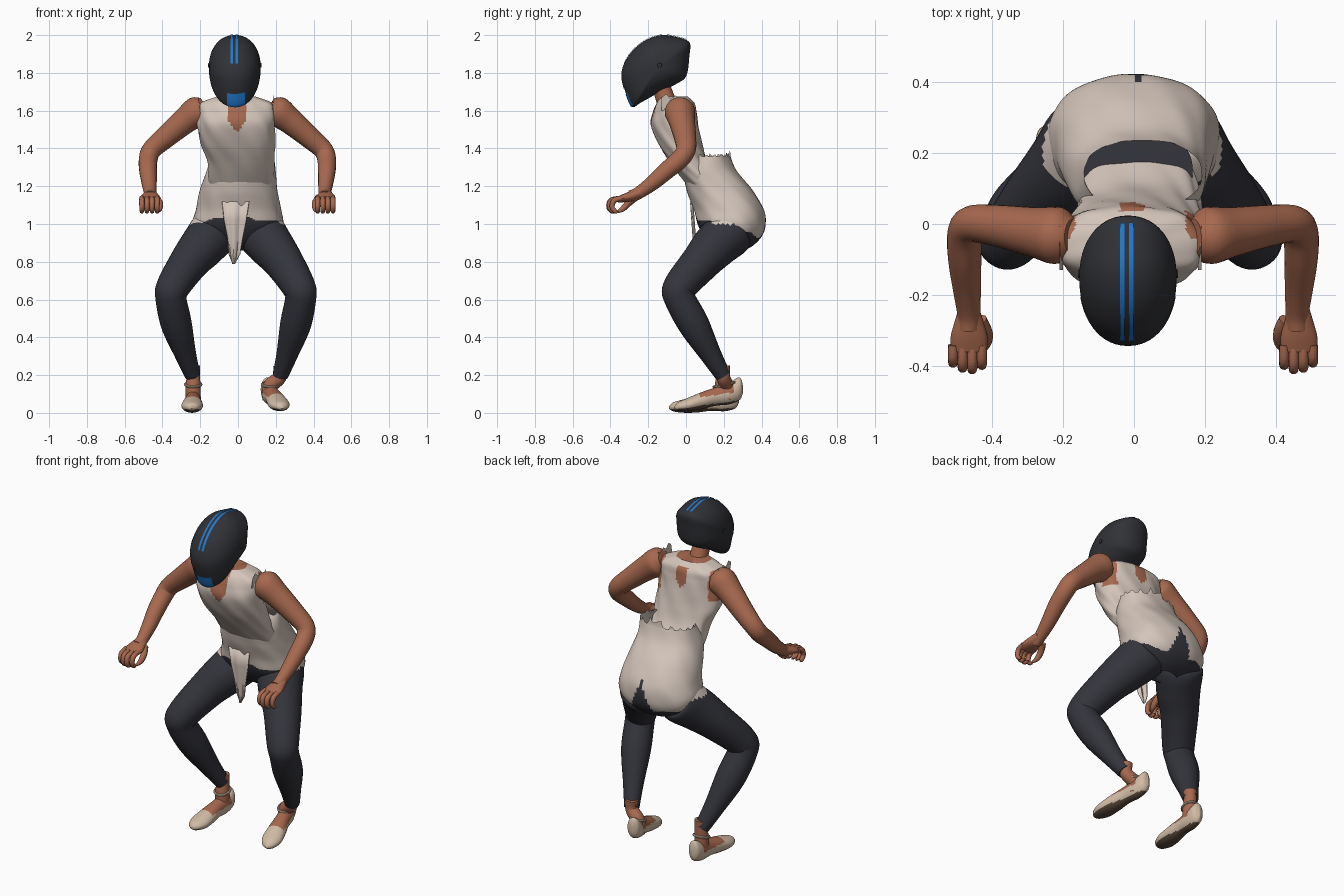
import bpy, bmesh, math, random
from mathutils import Vector as V

if "Cube" in bpy.data.objects:
    bpy.data.objects.remove(bpy.data.objects["Cube"])

random.seed(4)


def material(name, rgb):
    m = bpy.data.materials.new(name)
    m.diffuse_color = (*rgb, 1)
    m.use_nodes = True
    m.node_tree.nodes["Principled BSDF"].inputs["Base Color"].default_value = m.diffuse_color
    return m


SHIRT = material("cloth_beige", (0.66, 0.56, 0.495))
SKIN = material("skin_brown", (0.39, 0.14, 0.078))
PANTS = material("pants_charcoal", (0.034, 0.035, 0.045))
HELMET = material("helmet_black", (0.030, 0.031, 0.037))
BLUE = material("stripe_blue", (0.015, 0.19, 0.62))
SHOE = material("shoe_tan", (0.64, 0.50, 0.38))
SOLE = material("sole_brown", (0.10, 0.065, 0.045))


def spline(pts, n=6, closed=False):
    """Catmull-Rom interpolation of equal-length tuples."""
    out, c = [], len(pts)
    for i in range(c if closed else c - 1):
        g = lambda k: pts[k % c] if closed else pts[min(max(k, 0), c - 1)]
        p = [g(i + k) for k in (-1, 0, 1, 2)]
        for s in range(n):
            t = s / n
            out.append(tuple(0.5 * (2 * b + (d - a) * t + (2 * a - 5 * b + 4 * d - e) * t * t
                                    + (3 * b - a - 3 * d + e) * t ** 3) for a, b, d, e in zip(*p)))
    return out if closed else out + [tuple(pts[-1])]


def surface(name, rings, mats, rule=None, caps=True, loop=True, angle=40):
    """Join rings of points into one smooth surface; rule(face centre) picks the material."""
    bm = bmesh.new()
    vs = [[bm.verts.new(p) for p in r] for r in rings]
    n = len(vs[0])
    for a, b in zip(vs, vs[1:]):
        for j in range(n if loop else n - 1):
            k = (j + 1) % n
            bm.faces.new((a[j], a[k], b[k], b[j]))
    if caps:
        bm.faces.new(vs[0])
        bm.faces.new(vs[-1])
    bmesh.ops.recalc_face_normals(bm, faces=bm.faces)
    if rule:
        for f in bm.faces:
            f.material_index = int(rule(f.calc_center_median()))
    me = bpy.data.meshes.new(name)
    bm.to_mesh(me)
    bm.free()
    for m in mats:
        me.materials.append(m)
    me.shade_smooth()
    me.set_sharp_from_angle(angle=math.radians(angle))
    ob = bpy.data.objects.new(name, me)
    bpy.context.collection.objects.link(ob)
    return ob


def tube(name, pts, mats, rule=None, n=6, seg=20):
    """Round limb through (x, y, z, radius) points."""
    path = spline(pts, n)
    ps = [V(p[:3]) for p in path]
    side, rings = None, []
    for i, p in enumerate(ps):
        t = (ps[min(i + 1, len(ps) - 1)] - ps[max(i - 1, 0)]).normalized()
        side = t.orthogonal() if side is None else side - t * side.dot(t)
        side.normalize()
        up = t.cross(side)
        rings.append([p + path[i][3] * (side * math.cos(a) + up * math.sin(a))
                      for a in (math.tau * k / seg for k in range(seg))])
    return surface(name, rings, mats, rule)


def body(rows, seg=112, n=12, fold=0.0):
    """Level oval rings from rows of (z, centre x, centre y, half width, half depth)."""
    rings = []
    for z, cx, cy, rx, ry in spline(rows, n):
        ring = []
        for k in range(seg):
            a = math.tau * k / seg
            c, s = math.cos(a), math.sin(a)
            w = 1 + fold * math.sin(7 * a + 9 * z) * math.sin(23 * z + 2 * a)
            ring.append(V((cx + rx * w * math.copysign(abs(c) ** 0.88, c),
                           cy + ry * w * math.copysign(abs(s) ** 0.88, s), z)))
        rings.append(ring)
    return rings


# Torso in a torn sleeveless shirt, with bare neckline and armholes
def bare(c):
    front_v = c.y < -0.05 and abs(c.x + 0.005) < min(0.05, (c.z - 1.48) * 0.7)
    back_v = c.y > -0.05 and c.z < 1.65 and abs(c.x + 0.005) < min(0.036, (c.z - 1.53) * 0.8)
    armhole = abs(c.x + 0.01) > 0.155 and 1.48 < c.z < 1.65 and c.y > -0.04
    return front_v or back_v or armhole


rings = body([(1.14, 0, .16, .15, .10), (1.22, .01, .095, .172, .10), (1.32, .015, .02, .175, .10),
              (1.42, 0, -.03, .195, .115), (1.52, -.01, -.06, .205, .125), (1.59, -.01, -.06, .205, .115),
              (1.64, -.01, -.055, .19, .10), (1.675, -.01, -.06, .10, .07)], fold=0.03)
surface("torso_shirt", rings, [SHIRT, SKIN], bare)
tube("neck", [(-.01, -.08, 1.58, .06), (-.012, -.115, 1.68, .05), (-.015, -.15, 1.78, .05)], [SKIN])


# Hips: cloth above a slanted hem with a notch behind, trousers below
def below_hem(c):
    notch = c.y > 0.25 and abs(c.x - 0.012) < (1.10 - c.z) * 0.42
    return notch or c.z < 1.045 - 0.29 * c.y + 0.008 * math.sin(40 * c.x)


rings = body([(0.86, 0, .25, .07, .06), (0.89, 0, .25, .15, .11), (0.94, 0, .25, .215, .155),
              (1.0, 0, .24, .24, .18), (1.08, .003, .225, .225, .185), (1.18, .005, .178, .205, .174),
              (1.28, .015, .13, .183, .14), (1.36, .025, .14, .165, .095)], fold=0.012)
for k, p in enumerate(rings[-1]):                     # ragged upper rim
    p.z += 0.012 * math.sin(k * 0.9) + random.uniform(-0.006, 0.006) + (0.025 if 0 < p.x < 0.08 else 0)
surface("hips", rings, [SHIRT, PANTS], below_hem, caps=False)
surface("waist_lining", body([(1.24, .01, .15, .155, .115), (1.245, .01, .15, .05, .03)], n=1), [PANTS])

# Hanging front tail of the shirt
tail = []
for z, x0, x1, y in [(1.12, -.085, .06, .033), (1.02, -.075, .045, .040), (.92, -.055, .025, .047),
                     (.84, -.05, .012, .055), (.79, -.03, -.015, .06)]:
    tail.append([V((x0 + (x1 - x0) * k / 12, y + 0.006 * math.sin(k * .9), z)) for k in range(13)])
surface("shirt_tail", tail, [SHIRT], caps=False, loop=False).modifiers.new("thick", 'SOLIDIFY').thickness = 0.006

# Legs
LEG = [(.10, .29, 1.0, .05), (.11, .25, .97, .125), (.17, .16, .89, .122), (.24, .08, .80, .105),
       (.32, -.03, .67, .089), (.332, -.035, .61, .082), (.305, .04, .47, .082),
       (.26, .13, .31, .057), (.225, .195, .20, .042)]
for side, k in (("left", 1), ("right", -1.07)):
    tube(side + "_leg", [(x * k, y, z, r) for x, y, z, r in LEG], [SHIRT, PANTS],
         lambda c: c.z < 1.0 or below_hem(c), seg=40, n=10)

# Feet in flat strapped shoes
FOOT = [(0, .006, .05, .10), (.05, .034, .02, .14), (.2, .042, .005, .12), (.4, .043, .008, .105),
        (.6, .052, 0, .09), (.8, .056, 0, .07), (.94, .036, .008, .055), (1, .006, .022, .035)]
for side, heel, toe, lift, shin in (
        ("left", V((.15, .30, 0)), V((.235, -.06, 0)), .05, (.222, .198)),
        ("right", V((-.235, .28, 0)), V((-.245, -.09, 0)), .005, (-.237, .195))):
    along = toe - heel
    across = V((-along.y, along.x, 0)).normalized()
    rings = []
    for t, w, lo, hi in spline(FOOT, 8):
        mid, h = (lo + hi) / 2 + lift * (1 - t), (hi - lo) / 2
        rings.append([heel + along * t + across * w * math.cos(a) + V((0, 0, mid + h * math.sin(a)))
                      for a in (math.tau * k / 36 for k in range(36))])

    def shoe_part(c, heel=heel, along=along, lift=lift):
        t = (c - heel).dot(along) / along.length_squared
        z = c.z - lift * (1 - t)
        if 0.03 < t < 0.97 and z < 0.02:
            return 2
        return 0.15 < t < 0.64 and z > 0.066

    surface(side + "_shoe", rings, [SHOE, SKIN, SOLE], shoe_part)
    base = heel + along * 0.24
    tube(side + "_ankle", [(*shin, .25, .036), (shin[0], shin[1], .19, .036),
                           (base.x, base.y, .14, .04), (base.x, base.y, .07, .04)], [SKIN])
    strap = [(base.x + .042 * math.cos(a), base.y + .044 * math.sin(a), .15 + .012 * math.sin(a), .007)
             for a in (math.tau * k / 24 for k in range(25))]
    tube(side + "_ankle_strap", strap, [SHOE], n=1, seg=8)

# Arms with curled hands
ARM = [(.17, -.035, 1.62, .05), (.21, -.033, 1.598, .08), (.28, -.022, 1.545, .070), (.38, -.005, 1.46, .059),
       (.452, .0, 1.395, .052), (.472, -.03, 1.345, .05), (.473, -.10, 1.285, .047),
       (.467, -.18, 1.215, .040), (.462, -.25, 1.165, .033), (.462, -.29, 1.145, .034)]
for side, k in (("left", 1), ("right", -1)):
    def limb(part, pts, **kw):
        tube(f"{side}_{part}", [(x * k - .003, y, z, r) for x, y, z, r in pts], [SKIN], **kw)

    limb("arm", ARM)
    palm = []
    for y, z, w, h in spline([(-.24, 1.165, .03, .026), (-.28, 1.15, .042, .028),
                              (-.32, 1.14, .052, .024), (-.36, 1.13, .05, .016)], 4):
        palm.append([V((k * .464 + w * math.cos(a), y, z + h * math.sin(a)))
                     for a in (math.tau * j / 20 for j in range(20))])
    surface(side + "_palm", palm, [SKIN])
    for i, reach in enumerate((0, .012, .008, -.006)):
        x = .425 + .027 * i
        limb(f"finger_{i + 1}", [(x, -.34, 1.137, .014), (x, -.385 - reach, 1.125, .0145),
                                 (x, -.397 - reach, 1.09, .0135), (x, -.38 - reach, 1.067, .012),
                                 (x, -.362, 1.064, .006)], n=4, seg=10)
    limb("thumb", [(.43, -.27, 1.14, .02), (.412, -.305, 1.11, .018), (.413, -.335, 1.08, .015),
                   (.425, -.36, 1.065, .007)], n=4, seg=10)
    # Torn cloth edge standing at the shoulder seam
    scrap = [[V((k * (.19 + .01 * j) - .01, -.13 + .025 * i, 1.60 + j * (.07 + .022 * (i % 2) - .004 * i)))
              for i in range(6)] for j in range(2)]
    surface(side + "_shoulder_scrap", scrap, [SHIRT], caps=False, loop=False)

# Helmet: side outline swelled across its width
CX, W, MID = -.017, .137, V((0, -.15, 1.83))
OUTLINE = spline([(-.285, 1.62), (-.318, 1.69), (-.34, 1.78), (-.325, 1.85), (-.285, 1.915), (-.215, 1.972),
                  (-.13, 2.0), (-.05, 1.99), (.018, 1.962), (.018, 1.89), (.002, 1.785),
                  (-.05, 1.742), (-.15, 1.692), (-.24, 1.642)], 6, closed=True)


def shell(i, u, grow=1.0):
    y, z = OUTLINE[i % len(OUTLINE)]
    s = max(1 - abs(u) ** 2.15, 0) ** (1 / 2.15) * grow
    return V((CX + W * u * (1 + (grow - 1) * 0.8), MID.y + (y - MID.y) * s, MID.z + (z - MID.z) * s))


steps = [math.sin(math.radians(d)) for d in range(-87, 88, 6)]
surface("helmet", [[shell(i, u) for i in range(len(OUTLINE))] for u in steps], [HELMET], angle=35)
surface("visor", [[shell(i, u, 1.015) for i in range(8, 21)] for u in steps[2:-2]], [HELMET],
        caps=False, loop=False)
for k in (-1, 1):
    x = CX + k * W * 0.985
    tube("visor_pivot", [(x, -.14, 1.84, .013), (x + k * .006, -.14, 1.84, .011)], [HELMET], n=1)


def decal(name, x0, x1, i0, i1, grow):
    us = [((x0 + (x1 - x0) * k / 4) - CX) / W for k in range(5)]
    surface(name, [[shell(i, u, grow) for i in range(i0, i1)] for u in us], [BLUE], caps=False, loop=False)


decal("stripe_a", -.039, -.027, 18, 47, 1.02)
decal("stripe_b", -.014, -.001, 18, 47, 1.02)
decal("chin_patch", -.058, .036, 0, 7, 1.012)
